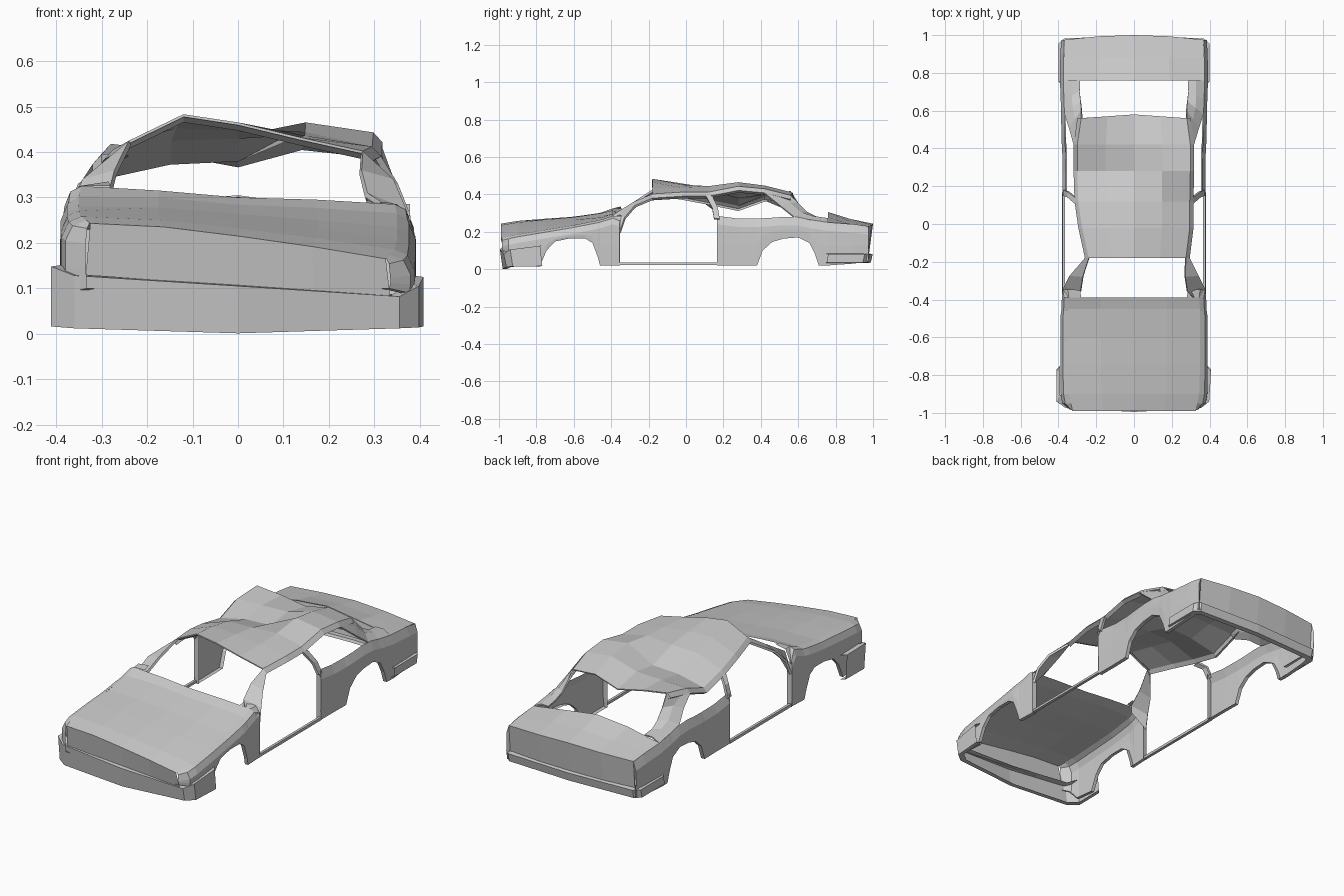
import bpy, bmesh

if "Cube" in bpy.data.objects:
    bpy.data.objects.remove(bpy.data.objects["Cube"])

SIDES = ((-1, "left"), (1, "right"))

def obj(name, verts, faces, thick=0):
    me = bpy.data.meshes.new(name)
    me.from_pydata(verts, [], faces)
    bm = bmesh.new()
    bm.from_mesh(me)
    bmesh.ops.recalc_face_normals(bm, faces=bm.faces)
    bm.to_mesh(me)
    bm.free()
    o = bpy.data.objects.new(name, me)
    bpy.context.collection.objects.link(o)
    if thick:
        m = o.modifiers.new("thickness", "SOLIDIFY")
        m.thickness = thick
        m.offset = -1
    return o

def grid(name, rows, thick=0):
    """Quad sheet through rows of points."""
    n = len(rows[0])
    verts = [p for r in rows for p in r]
    faces = [(i*n+j, i*n+j+1, (i+1)*n+j+1, (i+1)*n+j)
             for i in range(len(rows)-1) for j in range(n-1)]
    return obj(name, verts, faces, thick)

def lerp(t, pts):
    """Piecewise linear lookup in (key, value) pairs."""
    if t <= pts[0][0]:
        return pts[0][1]
    for (a, u), (b, v) in zip(pts, pts[1:]):
        if t <= b:
            return u + (v-u)*(t-a)/(b-a)
    return pts[-1][1]

def framed_panel(name, top, bottom, depth):
    """End panel with an inset recessed field; depth is a y shift."""
    o = grid(name, [top, bottom])
    bm = bmesh.new()
    bm.from_mesh(o.data)
    bmesh.ops.inset_region(bm, faces=bm.faces[:], thickness=0.014)
    inner = [f for f in bm.faces if not any(e.is_boundary for e in f.edges)
             and f.calc_area() > 0.004]
    r = bmesh.ops.inset_region(bm, faces=inner, thickness=0.002)
    for v in {v for f in inner for v in f.verts}:
        v.co.y += depth
    bm.to_mesh(o.data)
    bm.free()

# Bent hood: left side pushed up, right nose pushed down
COLS = (-1, -.5, 0, .5, 1)
HOOD = [(-.99, .325, (.243, .235, .215, .192, .165)),
        (-.90, .345, (.258, .25, .232, .21, .185)),
        (-.75, .35, (.27, .265, .25, .23, .21)),
        (-.60, .35, (.28, .278, .264, .25, .235)),
        (-.45, .35, (.302, .30, .284, .277, .265)),
        (-.39, .345, (.325, .315, .30, .295, .285))]
hood = [[(c*w, y, z) for c, z in zip(COLS, zs)] for y, w, zs in HOOD]
grid("hood", hood)
hood_z = {s: [(y, zs[0 if s < 0 else 4]) for y, w, zs in HOOD] for s, _ in SIDES}
hood_w = [(y, w) for y, w, _ in HOOD]

# Nose panel with recessed grille
framed_panel("nose_panel", hood[0],
             [(c*.335, -.972, .105 - .024*c) for c in COLS], .012)

# Front fenders with wheel arch: (y, outer half width, lower edge)
FENDER = [(-.985, .335, .10), (-.95, .38, .09), (-.90, .388, .03), (-.78, .39, .02),
          (-.745, .39, .10), (-.70, .39, .148), (-.62, .39, .165), (-.54, .39, .165),
          (-.50, .39, .14), (-.47, .387, .06), (-.46, .385, .02), (-.39, .382, .02), (-.355, .38, .02)]
for s, tag in SIDES:
    rows = []
    for y, w, lo in FENDER:
        zt = lerp(y, hood_z[s])
        xt = min(lerp(y, hood_w), w)
        if y > -.37:
            zt, xt = .27, .368
        rim = zt - .045
        lo = min(lo, rim - .01)
        rows.append([(s*xt, y, zt), (s*(w*.65+xt*.35), y, zt-.012), (s*w, y, rim),
                     (s*w, y, (rim+lo)/2), (s*(w-.003), y, lo), (s*(w-.022), y, lo)])
    grid(tag + "_front_fender", rows)
    # Cowl corner between hood and windscreen pillar
    zc = lerp(-.39, hood_z[s])
    grid(tag + "_cowl_corner", [[(s*.28, -.39, zc), (s*.345, -.39, zc), (s*.382, -.39, zc-.045)],
                                [(s*.285, -.35, zc+.01), (s*.35, -.345, zc), (s*.378, -.35, .25)]])
    # Door hinge face
    grid(tag + "_door_front_jamb", [[(s*.38, -.355, z), (s*.355, -.352, z)] for z in (.02, .15, .26)])

# Crumpled roof: (y, left half width, right half width, heights)
ROOF = [(-.18, .24, .275, (.425, .483, .465, .432, .402)),
        (-.02, .275, .295, (.405, .458, .452, .436, .412)),
        (.12, .295, .295, (.378, .43, .435, .444, .412)),
        (.28, .30, .298, (.345, .378, .385, .465, .443)),
        (.42, .30, .298, (.395, .40, .405, .447, .43)),
        (.56, .28, .28, (.418, .40, .372, .41, .395))]
roof = [[(c*(l if c < 0 else r), y + .02*(1-abs(c))*(1 if y > .5 else 0), z)
         for c, z in zip(COLS, zs)] for y, l, r, zs in ROOF]
grid("roof", roof, .006)
# Header under the front roof edge
grid("windscreen_header", [roof[0], [(x, y+.025, z-.018) for x, y, z in roof[0]]])

# Rear quarters: (y, outer half width, top height, lower edge)
QUARTER = [(.165, .378, .285, .02), (.28, .378, .27, .02), (.38, .38, .27, .02),
           (.41, .382, .272, .10), (.46, .384, .275, .145), (.52, .385, .28, .163),
           (.60, .387, .278, .17), (.66, .388, .265, .14), (.69, .39, .26, .08),
           (.71, .39, .258, .02), (.76, .392, .25, .02), (.90, .39, .24, .03), (.975, .385, .23, .045)]

for s, tag in SIDES:
    k = 0 if s < 0 else 4
    edge = [r[k] for r in roof]
    rail = [(x + s*.02, y, z-.022) for x, y, z in edge]
    grid(tag + "_roof_rail", [edge, rail, [(x - s*.02, y, z-.012) for x, y, z in rail]])

    # Windscreen pillar
    outer = [(s*.38, -.355, .20), (s*.37, -.33, .275), (s*.342, -.275, .34), rail[0]]
    inner = [(s*.315, -.39, .29), (s*.285, -.36, .31), (s*.272, -.28, .36), edge[0]]
    grid(tag + "_windscreen_pillar", [outer, inner], .012)

    # Slim pillar behind the door
    bx, by, bz = rail[2]
    grid(tag + "_door_pillar",
         [[(s*.376, .15, .27), (s*.376, .18, .27)],
          [(s*.352, .14, .33), (s*.352, .17, .33)],
          [(bx, by-.012, bz), (bx, by+.022, bz)]], .014)

    # Rear quarter panel with wheel arch
    rows = []
    for y, w, zt, lo in QUARTER:
        xt = w - .018
        mid = max((zt+lo)/2 - .01, lo+.008)
        rows.append([(s*xt, y, zt), (s*w, y, zt-.045), (s*w, y, mid),
                     (s*(w-.003), y, lo), (s*(w-.024), y, lo)])
    grid(tag + "_rear_quarter", rows)
    grid(tag + "_door_rear_jamb", [[(s*.378, .165, z), (s*.35, .168, z)] for z in (.02, .15, .285)])

    # Rear window pillar flowing into the deck
    outer = [rail[4], (s*.345, .51, .335), (s*.368, .58, .279), (s*.371, .66, .265), (s*.374, .76, .25)]
    inner = [edge[5], (s*.28, .60, .355), (s*.283, .65, .305), (s*.288, .70, .28), (s*.285, .76, .272)]
    mid = [edge[4]] + [tuple((a+b)/2 + d for a, b, d in zip(p, q, (0, 0, .012)))
                       for p, q in zip(outer[1:], inner[1:])]
    grid(tag + "_rear_pillar", [outer, mid, inner], .008)

    # Door sill
    grid(tag + "_sill", [[(s*x, y, z) for x, z in
                          ((.364, .022), (.38, .022), (.378, .036), (.364, .036), (.364, .022))]
                         for y in (-.36, -.1, .168)])

# Buckled boot lid
DECK = [(.76, .374, (.25, .288, .305, .278, .25)),
        (.88, .372, (.242, .26, .268, .254, .24)),
        (.975, .37, (.232, .238, .243, .236, .228))]
deck = [[(c*w, y + .025*(1-abs(c)**2)*(1 if y > .95 else 0), z) for c, z in zip(COLS, zs)]
        for y, w, zs in DECK]
grid("boot_lid", deck, .004)

# Tail panel with recessed lamp field
framed_panel("tail_panel", deck[-1], [(c*.375, .955+.02*(1-c*c), .055) for c in COLS], -.012)
for s, tag in SIDES:
    grid(tag + "_tail_corner", [[(s*.37, .975, .23), (s*.385, .975, .185)],
                                [(s*.375, .955, .055), (s*.382, .975, .045)]])

# Front bumper, tilted with the damage: (x, y, top, bottom)
FB = [(-.411, -.78, .145, .018), (-.411, -.94, .148, .016), (-.36, -.975, .128, .012),
      (0, -.995, .105, .001), (.355, -.975, .082, .012), (.398, -.94, .105, .014), (.408, -.78, .125, .016)]
grid("front_bumper", [[(x*.95, y*.965, t+.003), (x, y, t), (x, y*.985, b), (x*.95, y*.96, b)]
                      for x, y, t, b in FB])

# Rear bumper
RB = [(-.40, .76), (-.40, .955), (-.37, .982), (0, .998), (.37, .982), (.40, .955), (.40, .76)]
grid("rear_bumper", [[(x*.95, y*.97, .086), (x, y, .08), (x, y*.99, .035), (x*.95, y*.965, .032)]
                     for x, y in RB])
